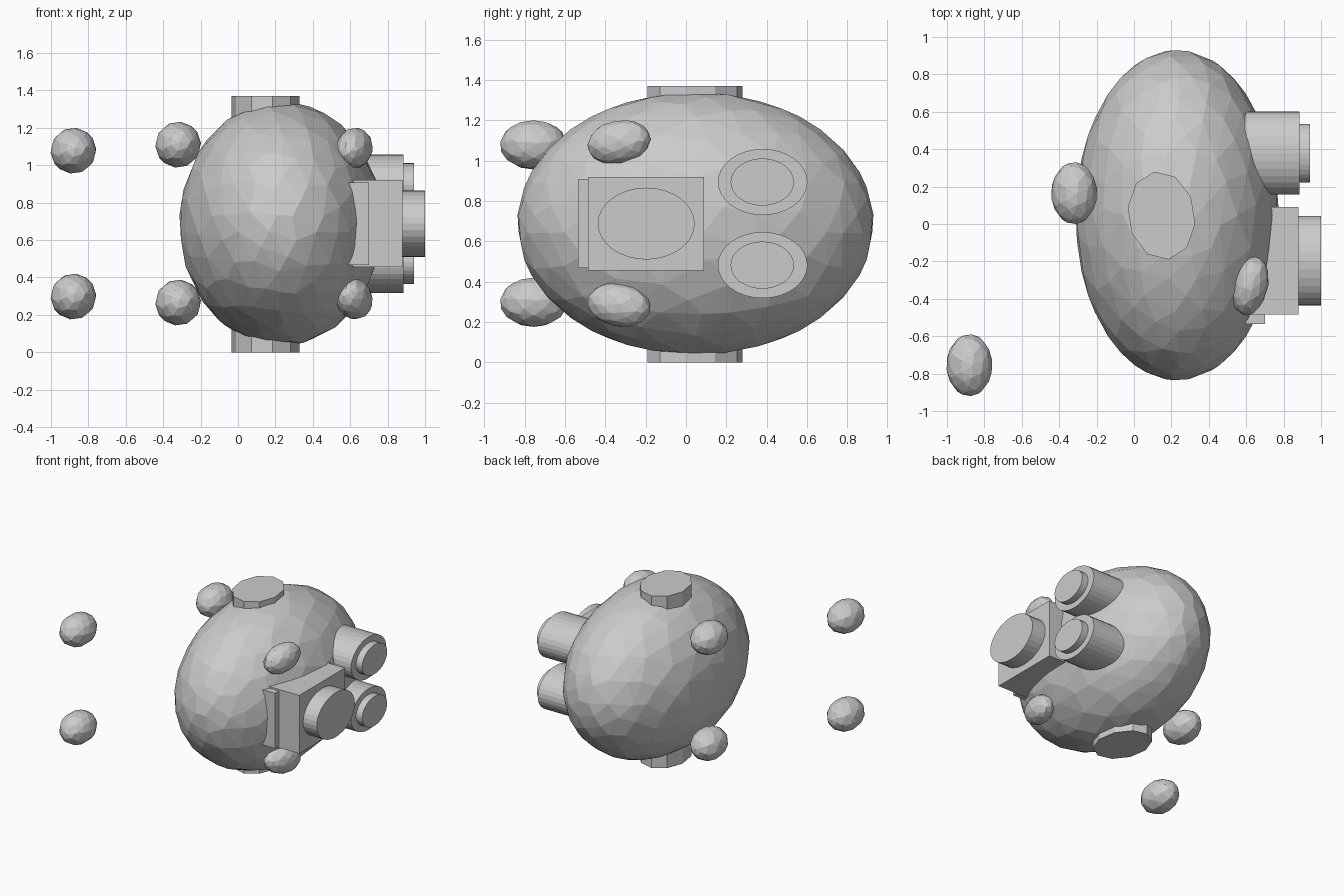
import bpy
from math import pi, radians

if "Cube" in bpy.data.objects:
    bpy.data.objects.remove(bpy.data.objects["Cube"])


def faceted_ball(name, loc, radii, subdiv, keep, rot=(0, 0, 0)):
    """Ellipsoid with irregular low-poly facets."""
    bpy.ops.mesh.primitive_ico_sphere_add(subdivisions=subdiv, radius=1, location=loc, rotation=rot)
    ob = bpy.context.object
    ob.name = name
    for v in ob.data.vertices:
        v.co = [c * r for c, r in zip(v.co, radii)]
    mod = ob.modifiers.new("facets", 'DECIMATE')
    mod.ratio = keep
    return ob


def box(name, lo, hi):
    bpy.ops.mesh.primitive_cube_add(size=1, location=[(a + b) / 2 for a, b in zip(lo, hi)])
    ob = bpy.context.object
    ob.name = name
    ob.scale = [b - a for a, b in zip(lo, hi)]
    return ob


def side_barrel(name, x0, x1, y, z, ry, rz, sides=32):
    """Elliptical cylinder pointing along +x."""
    bpy.ops.mesh.primitive_cylinder_add(vertices=sides, radius=1, depth=x1 - x0,
                                        location=((x0 + x1) / 2, y, z), rotation=(0, pi / 2, 0))
    ob = bpy.context.object
    ob.name = name
    ob.scale = (rz, ry, 1)
    return ob


MID = 0.688

# Main body
faceted_ball("body", (0.23, 0.047, MID), (0.543, 0.882, 0.652), 4, 0.4)

# Vertical hub showing at top and bottom
bpy.ops.mesh.primitive_cylinder_add(vertices=10, radius=1, depth=1.37, location=(0.147, 0.045, 0.685),
                                    rotation=(0, 0, radians(9)))
hub = bpy.context.object
hub.name = "hub"
for v in hub.data.vertices:
    v.co.x *= 0.18
    v.co.y *= 0.238

# Mounting plate, block and large barrel on the right side
box("mount_plate", (0.45, -0.535, 0.468), (0.70, 0.145, 0.908))
box("mount_block", (0.45, -0.485, 0.456), (0.88, 0.09, 0.92))
side_barrel("large_barrel", 0.8, 1.0, -0.197, MID, 0.24, 0.178)

# Upper and lower pair: small barrels and the pods around the body
for tag, s in (("upper", 1), ("lower", -1)):
    z = MID + s * 0.206
    side_barrel(tag + "_barrel", 0.35, 0.886, 0.38, z, 0.222, 0.164)
    side_barrel(tag + "_barrel_tip", 0.8, 0.94, 0.378, z, 0.157, 0.117)
    faceted_ball(tag + "_outer_pod", (-0.88, -0.755, MID + s * 0.39), (0.122, 0.165, 0.122), 3, 0.5)
    faceted_ball(tag + "_left_pod", (-0.32, 0.165, MID + s * 0.422), (0.122, 0.165, 0.122), 3, 0.5)
    faceted_ball(tag + "_front_pod", (0.622, -0.332, MID + s * 0.403), (0.093, 0.16, 0.107), 3, 0.5,
                 (radians(10 * s), 0, radians(-13)))
